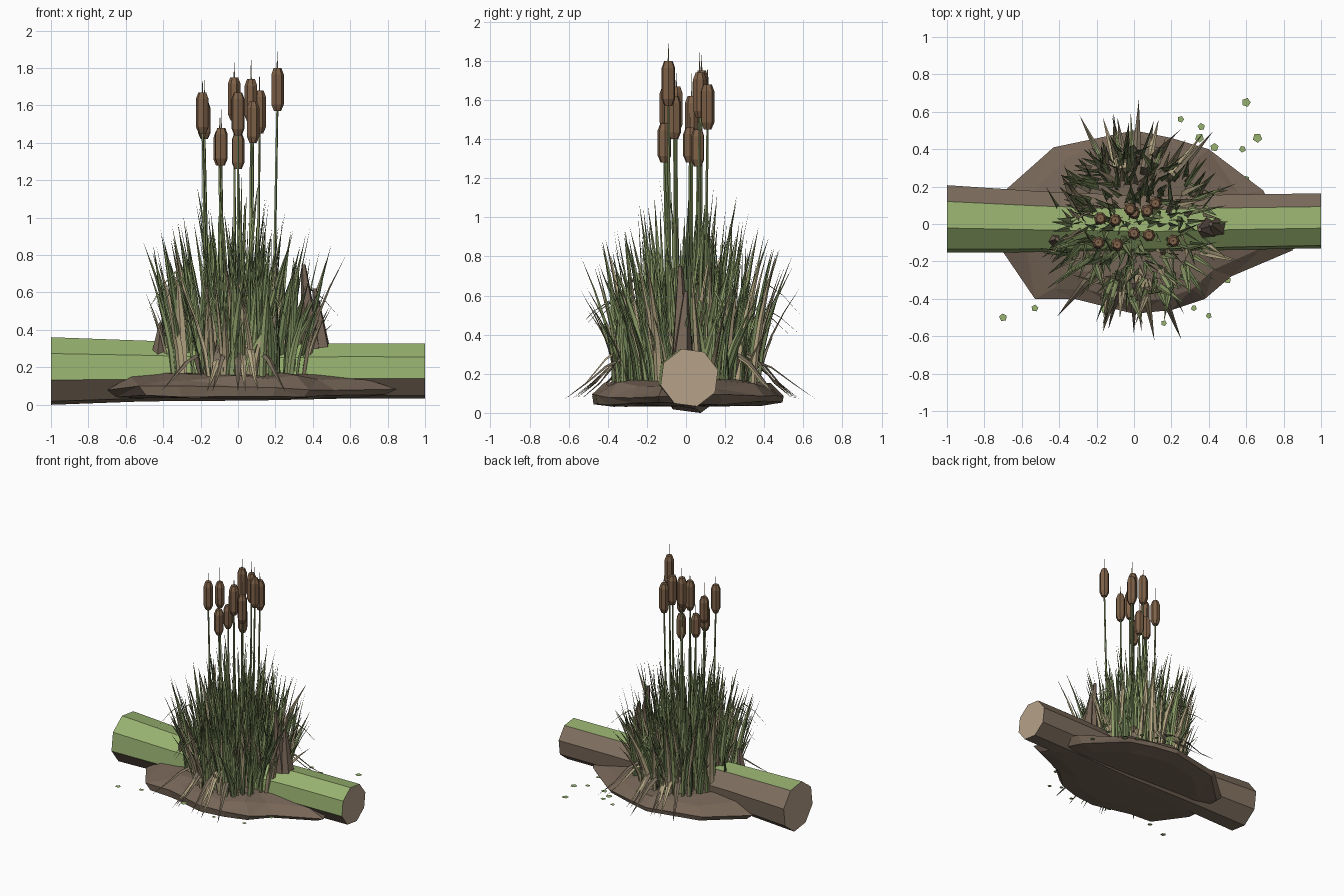
import bpy, bmesh, random
from math import sin, cos, pi, tau, radians
from mathutils import Vector

if "Cube" in bpy.data.objects:
    bpy.data.objects.remove(bpy.data.objects["Cube"])

random.seed(11)


def mat(name, r, g, b):
    m = bpy.data.materials.new(name)
    m.diffuse_color = (r, g, b, 1)
    m.use_nodes = True
    m.node_tree.nodes["Principled BSDF"].inputs["Base Color"].default_value = m.diffuse_color
    return m


BARK = mat("bark", .215, .16, .115)
MOSS = mat("moss", .31, .44, .16)
WOOD = mat("cut_wood", .47, .36, .25)
MUD = mat("mud", .18, .13, .095)
GREEN = mat("reed_green", .27, .34, .14)
DARK = mat("reed_dark", .16, .22, .09)
DRY = mat("reed_dry", .46, .38, .23)
DEAD = mat("reed_dead", .20, .16, .11)
HEAD = mat("cattail_brown", .21, .12, .065)


def finish(name, bm, *mats, normals=True):
    if normals:
        bmesh.ops.recalc_face_normals(bm, faces=bm.faces)
    me = bpy.data.meshes.new(name)
    bm.to_mesh(me)
    bm.free()
    for m in mats:
        me.materials.append(m)
    ob = bpy.data.objects.new(name, me)
    bpy.context.collection.objects.link(ob)
    return ob


def loft(bm, rings):
    """Skin a list of rings of points; returns side faces and caps."""
    vs = [[bm.verts.new(p) for p in r] for r in rings]
    n = len(vs[0])
    sides = [bm.faces.new((a[i], a[(i + 1) % n], b[(i + 1) % n], b[i]))
             for a, b in zip(vs, vs[1:]) for i in range(n)]
    return sides, [bm.faces.new(vs[0]), bm.faces.new(vs[-1])]


def circle(x, y, z, r, n, turn=0):
    return [(x + r * cos(tau * i / n + turn), y + r * sin(tau * i / n + turn), z)
            for i in range(n)]


# Fallen log, mossy on top
bm = bmesh.new()
rings = []
for x, y, z, r in ((-1, .027, .18, .187), (-.5, .012, .18, .168),
                   (.1, .0, .172, .155), (.55, .01, .18, .153), (1, .017, .18, .152)):
    rings.append([(x, y + r * cos(radians(15 + 45 * i)), z + r * sin(radians(15 + 45 * i)))
                  for i in range(8)])
sides, ends = loft(bm, rings)
for i, f in enumerate(sides):
    f.material_index = 1 if i % 8 in (1, 2, 3) and not (i % 8 == 3 and i < 0) else 0
for f in ends:
    f.material_index = 2
finish("log", bm, BARK, MOSS, WOOD)

# Mud mound around the log
bm = bmesh.new()
rim = [(.85, -.14), (.69, .18), (.4, .40), (.2, .46), (0, .5), (-.43, .41), (-.7, .17),
       (-.7, -.15), (-.53, -.4), (-.32, -.4), (0, -.48), (.2, -.46), (.38, -.4), (.52, -.28)]
rings = []
for s, z, j in ((.72, .035, .005), (.93, .05, .01), (1, .085, .015), (.82, .14, .018), (.6, .168, .008)):
    rings.append([(x * s, y * min(1, s * 1.06), z + random.uniform(-j, j)) for x, y in rim])
loft(bm, rings)
bmesh.ops.triangulate(bm, faces=[f for f in bm.faces if len(f.verts) == 4])
finish("mud_mound", bm, MUD)

# Broken bark shards standing beside the reeds
bm = bmesh.new()
for x, y, z, r, tip in ((.40, -.02, .24, .065, (.35, -.03, .75)), (.45, -.02, .27, .055, (.41, 0, .62)),
                        (-.43, -.09, .22, .045, (-.41, -.08, .44))):
    loft(bm, [circle(x, y, z, r, 5, x), circle(*tip, .012, 5, x)])
finish("bark_shards", bm, MUD)


def blade(bm, pts, side, fold, width):
    """A tapering leaf strip with a shallow fold down the middle."""
    prev = None
    n = len(pts) - 1
    for i, p in enumerate(pts[:-1]):
        t = i / n
        w = width * (.85 + .45 * t if t < .4 else 1.55 * (1 - t) + .07) / 2
        row = [bm.verts.new(p + side * w), bm.verts.new(p + fold * w * .5), bm.verts.new(p - side * w)]
        if prev:
            for k in (0, 1):
                bm.faces.new((prev[k], prev[k + 1], row[k + 1], row[k]))
        prev = row
    tip = bm.verts.new(pts[-1])
    for k in (0, 1):
        bm.faces.new((prev[k], prev[k + 1], tip))


def frame(turn):
    return Vector((-sin(turn), cos(turn), 0)), Vector((cos(turn), sin(turn), 0))


def upright(bm, lo, hi, r_max, width, r_min=0):
    a = random.uniform(0, tau)
    r = r_min + (r_max - r_min) * random.random() ** .65
    h = random.uniform(lo, hi) * (1.15 - .42 * r / .38)
    lean = random.uniform(.0, .10) + r * random.uniform(.12, .42)
    b = a + random.gauss(0, .6)
    base = Vector((r * cos(a), r * sin(a), .14))
    pts = [base + Vector((cos(b) * lean * t ** 1.6, sin(b) * lean * t ** 1.6, h * t))
           for t in (0, .25, .5, .75, 1)]
    blade(bm, pts, *frame(a + random.uniform(-1.3, 1.3)), width * random.uniform(.7, 1.25))


# Standing reed leaves, by colour
for name, m, count, lo, hi, rad, width, rmin in (
        ("green_leaves", GREEN, 150, .48, 1.0, .38, .037, .0),
        ("dark_leaves", DARK, 110, .42, .98, .38, .036, .0),
        ("dry_leaves", DRY, 75, .30, .92, .38, .045, .12),
        ("tall_leaves", GREEN, 14, .85, 1.02, .17, .038, 0)):
    bm = bmesh.new()
    for _ in range(count):
        upright(bm, lo, hi, rad, width, rmin)
    finish(name, bm, m, normals=False)

# Drooping leaves: some falling to the mud, some with bent tips
for name, m, count in (("dead_drooping_leaves", DEAD, 10), ("dry_drooping_leaves", DRY, 8),
                       ("green_drooping_leaves", GREEN, 12)):
    bm = bmesh.new()
    for i in range(count):
        a = pi / 2 * (1 if i % 2 else -1) + random.gauss(0, .6)
        out = Vector((cos(a), sin(a), 0))
        if m == GREEN:
            prof = [(.30, .15), (.34, .45), (.42, .60), (.50, .55), (.60, .45)]
        else:
            prof = [(.32, .15), (.37, .29), (.45, .25), (.56, .15), (.68, .07)]
        s = random.uniform(.82, 1.0)
        k = random.uniform(.75, 1.25)
        pts = [out * r * s + Vector((0, 0, z if z < .16 else .15 + (z - .15) * k)) for r, z in prof]
        blade(bm, pts, frame(a)[0], Vector((0, 0, 1)), .045 if m != GREEN else .025)
    finish(name, bm, m, normals=False)

# Cattails: x, y, bottom and top of each head
tails = ((.21, -.09, 1.57, 1.80), (-.09, -.11, 1.28, 1.48), (0, -.05, 1.44, 1.67),
         (-.18, .03, 1.42, 1.62), (-.19, -.10, 1.45, 1.67), (.07, .07, 1.51, 1.74),
         (-.02, .08, 1.52, 1.75), (.115, .11, 1.45, 1.68), (.08, -.06, 1.40, 1.62),
         (-.1, .02, 1.28, 1.46), (0, .06, 1.26, 1.45))
stems, heads, spikes = bmesh.new(), bmesh.new(), bmesh.new()
for i, (x, y, lo, hi) in enumerate(tails):
    loft(stems, [circle(x * .85, y * .85, .14, .010, 5), circle(x * .93, y * .93, .8, .008, 5),
                 circle(x, y, lo + .02, .006, 5)])
    loft(heads, [circle(x, y, z, r, 7, i) for z, r in
                 ((lo, .020), (lo + .035, .035), (hi - .035, .035), (hi, .022))])
    loft(spikes, [circle(x, y, hi - .01, .004, 4), circle(x, y, hi + random.uniform(.06, .13), .001, 4)])
finish("cattail_stems", stems, GREEN)
finish("cattail_heads", heads, HEAD)
finish("cattail_spikes", spikes, DRY)

# Floating duckweed pads
bm = bmesh.new()
for i, (x, y) in enumerate(((.6, .65), (.66, .46), (.58, .4), (.36, .52), (.43, .41), (.25, .56),
                            (.35, .46), (.6, .24), (-.7, -.5), (-.53, -.45), (.16, -.53),
                            (.32, -.45), (.4, -.49), (.5, -.3), (.54, -.25), (-.15, -.46))):
    bm.faces.new([bm.verts.new(p) for p in circle(x, y, .065, random.uniform(.016, .026), 5, i)])
finish("duckweed", bm, MOSS, normals=False)
